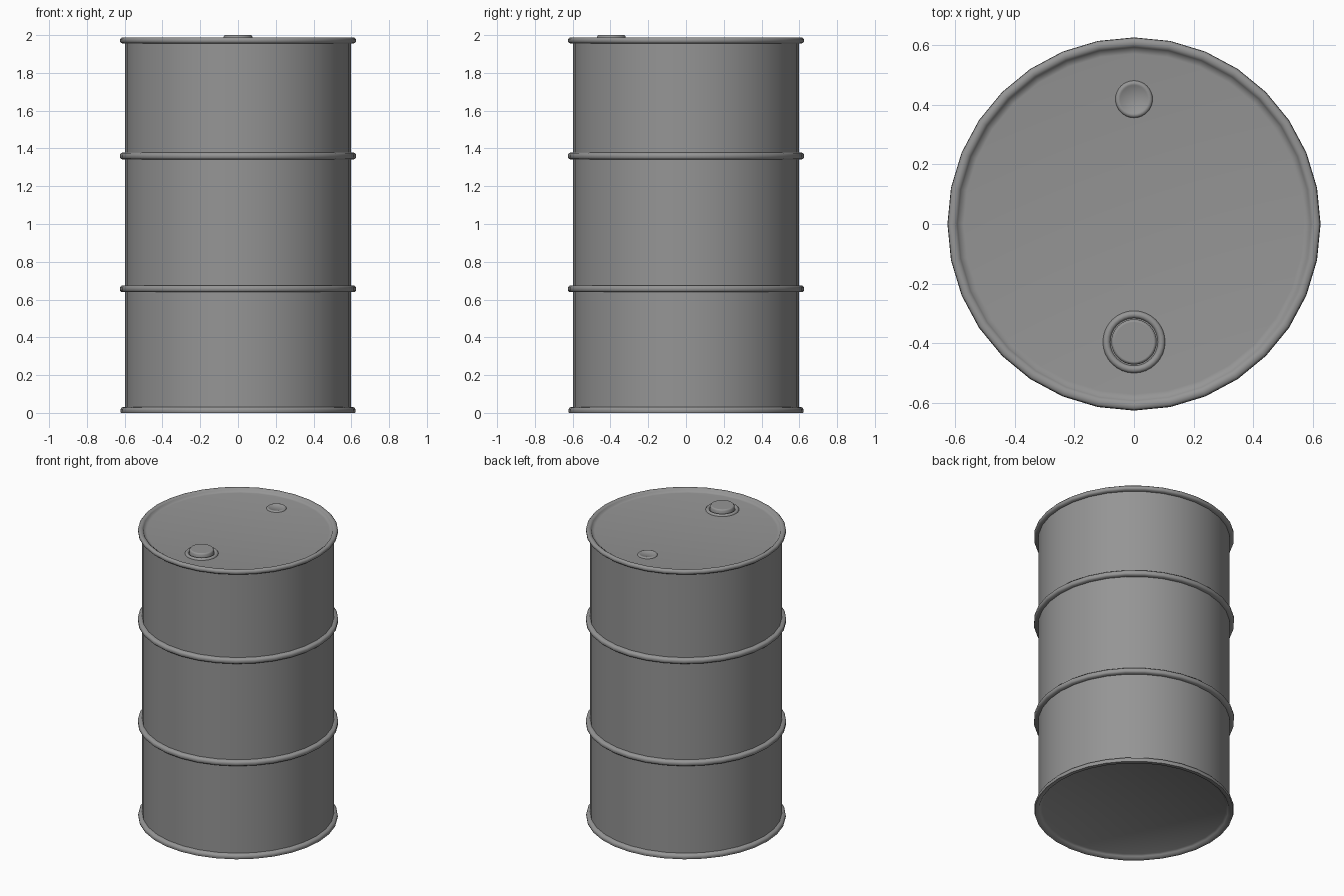
import bpy, bmesh, math

if "Cube" in bpy.data.objects:
    bpy.data.objects.remove(bpy.data.objects["Cube"])

# Dark grey paint
paint = bpy.data.materials.new("dark_grey_paint")
paint.diffuse_color = (.3, .3, .3, 1)
paint.use_nodes = True
paint.node_tree.nodes["Principled BSDF"].inputs["Base Color"].default_value = paint.diffuse_color


def lathe(name, profile, sides, y=0.0):
    """Spin an (r, z) profile around a vertical axis at x=0, y=y; r=0 ends become poles."""
    bm = bmesh.new()
    rings = []
    for r, z in profile:
        if r == 0:
            rings.append([bm.verts.new((0, 0, z))] * sides)
        else:
            rings.append([bm.verts.new((r * math.cos(i * math.tau / sides),
                                        r * math.sin(i * math.tau / sides), z))
                          for i in range(sides)])
    for a, b in zip(rings, rings[1:]):
        for i in range(sides):
            j = (i + 1) % sides
            bm.faces.new(list(dict.fromkeys((a[i], a[j], b[j], b[i]))))
    bmesh.ops.recalc_face_normals(bm, faces=bm.faces)
    me = bpy.data.meshes.new(name)
    bm.to_mesh(me)
    bm.free()
    me.materials.append(paint)
    ob = bpy.data.objects.new(name, me)
    ob.location.y = y
    bpy.context.collection.objects.link(ob)
    bpy.context.view_layer.objects.active = ob
    ob.select_set(True)
    bpy.ops.object.shade_smooth_by_angle(angle=math.radians(60))
    ob.select_set(False)
    return ob


R = 0.598


def hoop(z):
    """Rolled rib bulging out of the wall."""
    return [(R, z - .018), (.617, z - .017), (.625, z - .009),
            (.625, z + .009), (.617, z + .017), (R, z + .018)]


# Drum shell: recessed base, bottom chime, two hoops, top chime, recessed lid
shell = [(0, .02), (.575, .02), (.588, .012), (.595, 0), (.62, 0),
         (.623, .01), (.622, .02), (.615, .029), (R, .032)]
shell += hoop(.657) + hoop(1.36)
shell += [(R, 1.956), (.616, 1.957), (.624, 1.965), (.624, 1.979), (.617, 1.987),
          (.602, 1.987), (.592, 1.98), (.588, 1.97), (.57, 1.967), (0, 1.967)]
lathe("drum_shell", shell, 32)

# Large filler: rounded flange with a raised cap
lathe("filler_flange", [(.105, 1.962), (.104, 1.97), (.098, 1.977),
                        (.088, 1.978), (.081, 1.972), (.079, 1.964)], 32, -.395)
lathe("filler_cap", [(.076, 1.962), (.076, 1.992), (.07, 2.0), (.066, 2.0),
                     (0, 2.0)], 32, -.395)

# Small vent plug: low bevelled disc
lathe("vent_plug", [(.063, 1.962), (.062, 1.969), (.057, 1.974), (.049, 1.975),
                    (.046, 1.972), (0, 1.972)], 32, .418)
